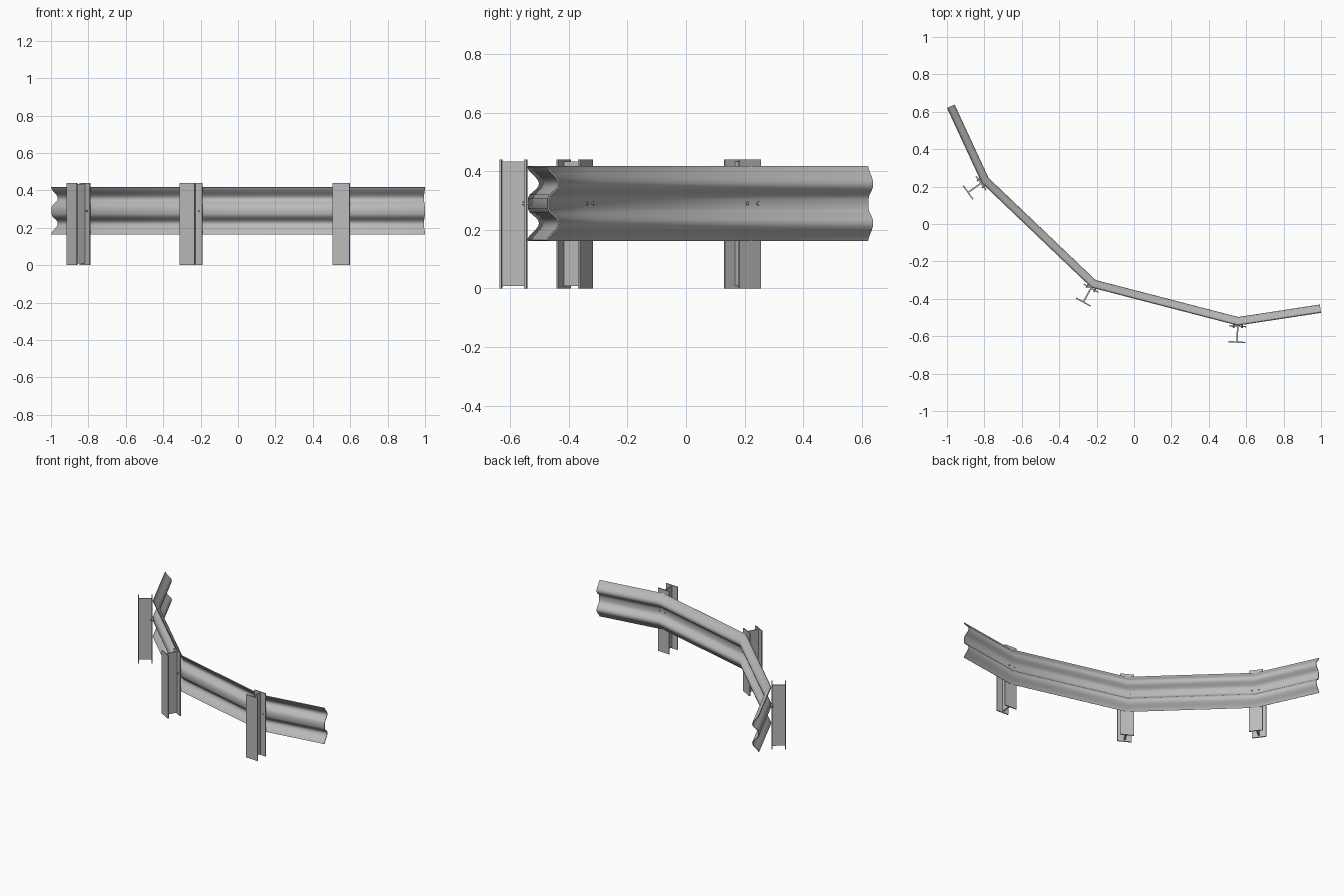
import bpy
import bmesh
import math
from mathutils import Vector, Matrix

cube = bpy.data.objects.get("Cube")
if cube:
    bpy.data.objects.remove(cube, do_unlink=True)

# Material
steel = bpy.data.materials.new("galvanised_grey")
steel.use_nodes = True
GREY = (0.5, 0.5, 0.5, 1)
steel.diffuse_color = GREY
steel.node_tree.nodes["Principled BSDF"].inputs["Base Color"].default_value = GREY

# Plan path of the rail's post-side face, and half of its W section (height, depth)
PATH = [Vector(p) for p in ((-1, 0.62), (-0.815, 0.22), (-0.228, -0.34),
                            (0.555, -0.543), (1, -0.475))]
HALF = [(0.018, 0.003), (0.03, 0.009), (0.04, 0.02), (0.05, 0.032),
        (0.058, 0.038), (0.067, 0.04), (0.077, 0.038), (0.088, 0.03),
        (0.1, 0.018), (0.112, 0.007), (0.125, 0)]
SECTION = [(-h, d) for h, d in reversed(HALF)] + HALF
MID_Z = 0.29
POST_H = 0.44


def add_object(name, bm):
    mesh = bpy.data.meshes.new(name)
    bm.to_mesh(mesh)
    bm.free()
    mesh.materials.append(steel)
    ob = bpy.data.objects.new(name, mesh)
    bpy.context.collection.objects.link(ob)
    return ob


def smooth(ob):
    bpy.ops.object.select_all(action="DESELECT")
    ob.select_set(True)
    bpy.context.view_layer.objects.active = ob
    for mod in list(ob.modifiers):
        bpy.ops.object.modifier_apply(modifier=mod.name)
    bpy.ops.object.shade_smooth_by_angle(angle=math.radians(32))


def mitre(i):
    """Road-side offset at a path point, lengthened to keep the section constant."""
    sides = []
    for a, b in ((i - 1, i), (i, i + 1)):
        if a >= 0 and b < len(PATH):
            d = (PATH[b] - PATH[a]).normalized()
            sides.append(Vector((-d.y, d.x)))
    n = sum(sides, Vector((0, 0))).normalized()
    return n / n.dot(sides[0])


def box(bm, x, y, z):
    lo, hi = zip(x, y, z)
    size = Vector(hi) - Vector(lo)
    centre = (Vector(hi) + Vector(lo)) / 2
    bmesh.ops.create_cube(bm, size=1, matrix=Matrix.Translation(centre) @ Matrix.Diagonal((*size, 1)))


def rod(bm, x, y, radius, sides):
    place = Matrix.Translation((x, sum(y) / 2, MID_Z)) @ Matrix.Rotation(math.pi / 2, 4, "X")
    bmesh.ops.create_cone(bm, cap_ends=True, segments=sides, radius1=radius,
                          radius2=radius, depth=y[1] - y[0], matrix=place)


# Corrugated rail swept along the bent path
bm = bmesh.new()
rows = []
for i, p in enumerate(PATH):
    m = mitre(i)
    rows.append([bm.verts.new((*(p + m * d), MID_Z + h)) for h, d in SECTION])
for a, b in zip(rows, rows[1:]):
    for j in range(len(SECTION) - 1):
        bm.faces.new((a[j], b[j], b[j + 1], a[j + 1]))
rail = add_object("guard_rail", bm)
plate = rail.modifiers.new("thickness", "SOLIDIFY")
plate.thickness = 0.005
plate.offset = -1
smooth(rail)

# H-section posts and bolts at each bend; local +y points to the rail
for i, label in ((1, "right"), (2, "middle"), (3, "left")):
    n = mitre(i)
    place = Matrix.Translation((*PATH[i], 0)) @ Matrix.Rotation(math.atan2(-n.x, n.y), 4, "Z")

    bm = bmesh.new()
    for y in ((-0.007, 0), (-0.092, -0.085)):
        box(bm, (-0.045, 0.045), y, (0, POST_H))
    box(bm, (-0.004, 0.004), (-0.086, -0.006), (0.008, POST_H - 0.006))
    add_object(label + "_post", bm).matrix_world = place

    bm = bmesh.new()
    for x in (-0.023, 0.023):
        rod(bm, x, (-0.012, 0.014), 0.004, 12)
        rod(bm, x, (-0.013, -0.007), 0.006, 6)
        rod(bm, x, (0.011, 0.017), 0.006, 12)
    bolts = add_object(label + "_bolts", bm)
    bolts.matrix_world = place
    smooth(bolts)
